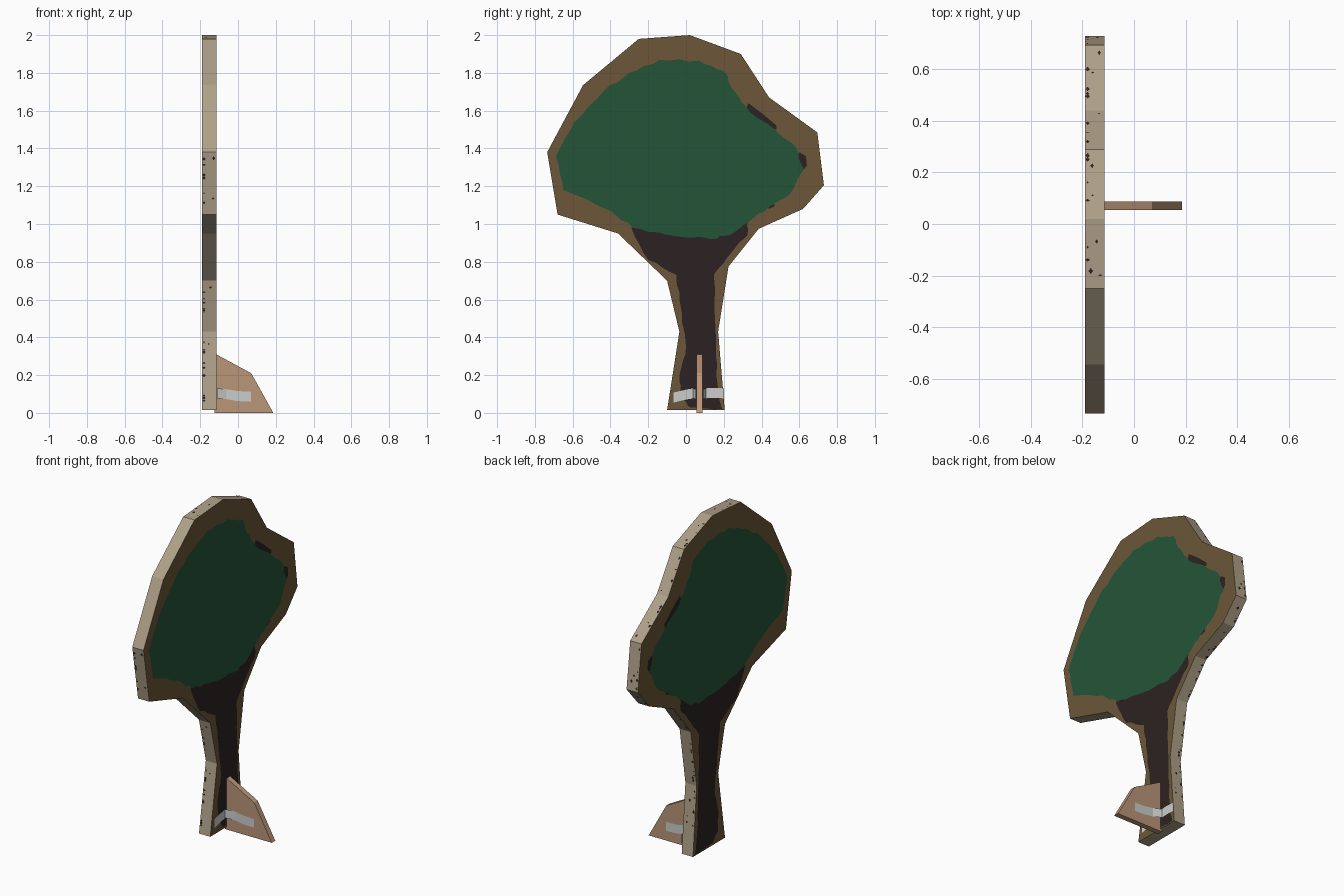
import bpy, bmesh, random
from mathutils import Vector

if "Cube" in bpy.data.objects:
    bpy.data.objects.remove(bpy.data.objects["Cube"])

random.seed(4)


def mat(name, rgb):
    lin = [((c / 255 + 0.055) / 1.055) ** 2.4 for c in rgb]
    m = bpy.data.materials.new(name)
    m.diffuse_color = (*lin, 1)
    m.use_nodes = True
    m.node_tree.nodes["Principled BSDF"].inputs["Base Color"].default_value = m.diffuse_color
    return m


BROWN = mat("board_brown", (108, 87, 57))
CREAM = mat("raw_edge_cream", (174, 160, 136))
DARK = mat("bark_dark", (44, 34, 34))
GREEN = mat("leaf_green", (36, 84, 55))
WOOD = mat("brace_wood", (186, 150, 120))
TAPE = mat("tape_grey", (203, 205, 205))

X0, X1 = -0.19, -0.115          # back and front of the board


def finish(name, bm, mats, recalc=True):
    if recalc:
        bmesh.ops.recalc_face_normals(bm, faces=bm.faces)
    me = bpy.data.meshes.new(name)
    bm.to_mesh(me)
    bm.free()
    for m in mats:
        me.materials.append(m)
    ob = bpy.data.objects.new(name, me)
    bpy.context.collection.objects.link(ob)
    return ob


def prism(name, pts, depth, mats, rim=0):
    """Extrude a closed 3D profile; side faces get the rim material."""
    bm = bmesh.new()
    f = bm.faces.new([bm.verts.new(p) for p in pts])
    r = bmesh.ops.extrude_face_region(bm, geom=[f])
    bmesh.ops.translate(bm, vec=depth, verts=[v for v in r["geom"] if isinstance(v, bmesh.types.BMVert)])
    if f.is_valid and not any(len(e.link_faces) < 2 for e in f.edges):
        pass
    else:
        bm.faces.new([v for v in f.verts]) if not f.is_valid else None
    bmesh.ops.recalc_face_normals(bm, faces=bm.faces)
    d = Vector(depth).normalized()
    for face in bm.faces:
        face.material_index = 0 if abs(face.normal.dot(d)) > 0.9 else rim
    return finish(name, bm, mats)


def rough(pts, n=4, amp=0.006):
    """Hand-painted wobble along a closed outline."""
    out = []
    for i, a in enumerate(pts):
        a, b = Vector(a), Vector(pts[(i + 1) % len(pts)])
        for k in range(n):
            j = Vector((random.uniform(-amp, amp), random.uniform(-amp, amp))) if k else Vector((0, 0))
            out.append(a.lerp(b, k / n) + j)
    return out


def paint(name, pts, lift, m):
    """The same painted sheet on the front and back of the board."""
    for side, x, s in (("front", X1 + lift, 1), ("back", X0 - lift, -1)):
        bm = bmesh.new()
        f = bm.faces.new([bm.verts.new((x, p[0], p[1])) for p in pts])
        f.normal_update()
        if f.normal.x * s < 0:
            f.normal_flip()
        finish(f"{name}_{side}", bm, [m], recalc=False)


# cut-out board
outline = [(-0.10, 0.015), (-0.035, 0.43), (-0.10, 0.70), (-0.36, 0.95), (-0.68, 1.05),
           (-0.735, 1.38), (-0.545, 1.735), (-0.25, 1.98), (0.02, 2.0), (0.29, 1.90),
           (0.44, 1.67), (0.695, 1.485), (0.73, 1.205), (0.62, 1.08), (0.385, 0.975),
           (0.225, 0.775), (0.17, 0.43), (0.205, 0.015)]
prism("tree_board", [(X0, y, z) for y, z in outline], (X1 - X0, 0, 0), [BROWN, CREAM], 1)

# painted trunk
trunk = [(-0.29, 0.98), (-0.20, 0.81), (-0.05, 0.73), (-0.035, 0.60), (0.0, 0.35),
         (-0.035, 0.20), (-0.03, 0.08), (0.02, 0.03), (0.19, 0.022), (0.16, 0.20),
         (0.157, 0.43), (0.147, 0.73), (0.25, 0.86), (0.325, 0.94), (0.33, 1.05)]
paint("trunk_paint", rough(trunk), 0.0015, DARK)

# dark patches peeping out from behind the leaves
for i, p in enumerate([[(0.33, 1.64), (0.41, 1.58), (0.48, 1.52), (0.48, 1.50), (0.38, 1.52), (0.30, 1.56)],
                       [(0.60, 1.38), (0.635, 1.36), (0.64, 1.31), (0.61, 1.27), (0.57, 1.32)],
                       [(0.42, 1.11), (0.44, 1.08), (0.47, 1.095), (0.46, 1.13)]]):
    paint(f"branch_paint_{i}", p, 0.0015, DARK)

# painted leaves
leaves = [(-0.14, 1.87), (0.07, 1.865), (0.20, 1.81), (0.26, 1.70), (0.34, 1.59), (0.47, 1.50),
          (0.58, 1.41), (0.625, 1.29), (0.55, 1.16), (0.44, 1.09), (0.33, 1.01), (0.23, 0.94),
          (0.13, 0.92), (-0.11, 0.945), (-0.28, 0.98), (-0.40, 1.07), (-0.65, 1.18),
          (-0.69, 1.36), (-0.59, 1.54), (-0.43, 1.71), (-0.30, 1.80)]
paint("leaf_paint", rough(leaves), 0.003, GREEN)

# paint speckles on the raw rim, mostly near the back edge
bm = bmesh.new()
for i in range(len(outline) - 1):
    if i in (2, 3, 5, 6):
        continue
    a, b = Vector(outline[i]), Vector(outline[i + 1])
    t = (b - a).normalized()
    n = Vector((-t.y, t.x)) * 0.0015
    for k in range(int((b - a).length * 24)):
        c = a.lerp(b, random.uniform(0.05, 0.95))
        h, w = random.uniform(0.003, 0.012), random.uniform(0.004, 0.010)
        x = X0 + 0.010 if random.random() < 0.75 else random.uniform(X0 + 0.015, X1 - 0.012)
        q = [bm.verts.new((x + u * w, *(c + t * (v * h) + n))) for u, v in ((-1, 0), (0, -1), (1, 0), (0, 1))]
        f = bm.faces.new(q)
        f.normal_update()
        if f.normal.yz.dot(n) < 0:
            f.normal_flip()
finish("rim_speckles", bm, [DARK], recalc=False)

# triangular support brace
Y0, Y1 = 0.055, 0.088
prism("support_brace", [(X1 - 0.01, Y0, 0.0), (0.187, Y0, 0.0), (0.07, Y0, 0.21), (X1, Y0, 0.31)],
      (0, Y1 - Y0, 0), [WOOD])

# tape strips: along the board, across the corner, along the brace
L = 0.004
for side, yb, s, end, ze in (("left", Y0, -1, -0.065, 0.055), ("right", Y1, 1, 0.20, 0.077)):
    path = [(X1 + L, end, ze), (X1 + L, (end + yb) / 2, (ze + 0.077) / 2 + 0.003),
            (X1 + L, yb + s * 0.018, 0.077), (-0.06, yb + s * 0.002, 0.072),
            (0.0, yb + s * 0.002, 0.062), (0.07, yb + s * 0.002, 0.06)]
    bm = bmesh.new()
    rows = [(bm.verts.new(p), bm.verts.new((p[0], p[1], p[2] + 0.053))) for p in path]
    for (a, b), (c, d) in zip(rows, rows[1:]):
        f = bm.faces.new((a, c, d, b))
        f.normal_update()
        if f.normal.dot(Vector((1, s, 0))) < 0:
            f.normal_flip()
    finish(f"tape_{side}", bm, [TAPE], recalc=False)
